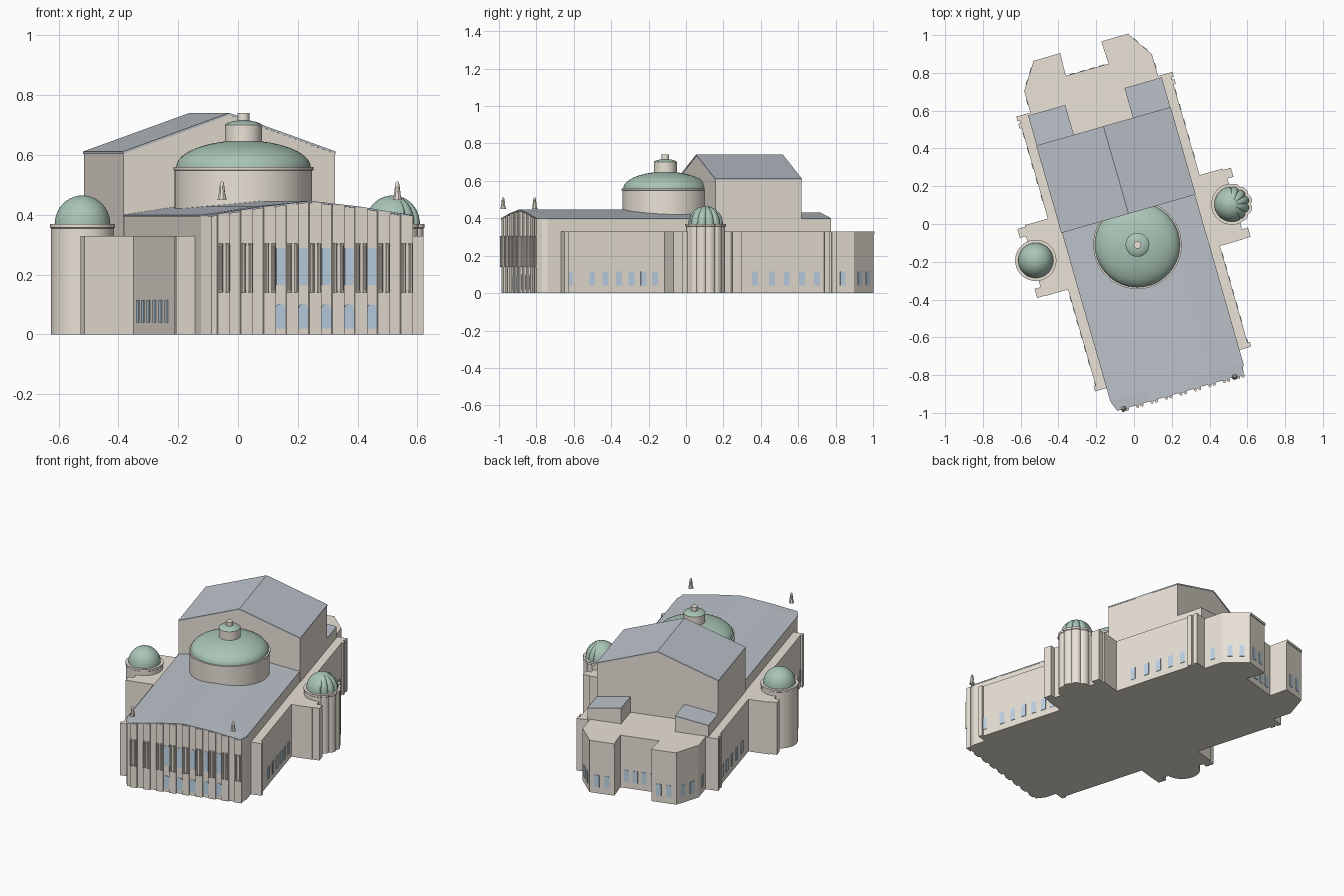
import bpy, bmesh, math
from mathutils import Vector

if "Cube" in bpy.data.objects:
    bpy.data.objects.remove(bpy.data.objects["Cube"])

ANG = math.radians(16)
CA, SA, AXIS = math.cos(ANG), math.sin(ANG), -0.013


def W(u, v, z):
    """Building frame (u across, v towards the back) to world."""
    u += AXIS
    return Vector((u * CA - v * SA, u * SA + v * CA, z))


def mat(name, c):
    m = bpy.data.materials.new(name)
    m.diffuse_color = (*c, 1)
    m.use_nodes = True
    m.node_tree.nodes["Principled BSDF"].inputs["Base Color"].default_value = m.diffuse_color
    return m


STONE = mat("stone", (0.82, 0.76, 0.68))
SLATE = mat("slate", (0.51, 0.55, 0.60))
COPPER = mat("copper", (0.40, 0.56, 0.47))
GLASS = mat("glass", (0.53, 0.67, 0.80))


def finish(bm, name, m, smooth=False):
    bmesh.ops.recalc_face_normals(bm, faces=bm.faces)
    me = bpy.data.meshes.new(name)
    bm.to_mesh(me)
    bm.free()
    me.materials.append(m)
    o = bpy.data.objects.new(name, me)
    bpy.context.collection.objects.link(o)
    if smooth:
        bpy.ops.object.select_all(action='DESELECT')
        o.select_set(True)
        bpy.context.view_layer.objects.active = o
        bpy.ops.object.shade_smooth_by_angle(angle=math.radians(35))
    return o


def loft(name, loops, m, smooth=False):
    """Skin a list of equal-length closed loops and cap both ends."""
    bm = bmesh.new()
    rows = [[bm.verts.new(p) for p in lp] for lp in loops]
    n = len(rows[0])
    for a, b in zip(rows, rows[1:]):
        for i in range(n):
            j = (i + 1) % n
            bm.faces.new((a[i], a[j], b[j], b[i]))
    bm.faces.new(rows[0])
    bm.faces.new(rows[-1])
    return finish(bm, name, m, smooth)


def plan(name, pts, z0, z1, m=STONE):
    return loft(name, [[W(u, v, z) for u, v in pts] for z in (z0, z1)], m)


def box(name, u0, u1, v0, v1, z0, z1, m=STONE):
    return plan(name, [(u0, v0), (u1, v0), (u1, v1), (u0, v1)], z0, z1, m)


def section(name, prof, stations, m):
    """Extrude a (u, z) profile along v; stations are (v, width scale)."""
    return loft(name, [[W(u * s, v, z) for u, z in prof] for v, s in stations], m)


def turned(name, u, v, prof, m, seg=48, shape=lambda a: 1.0):
    """Lathe (radius, z) about a vertical axis, radius modulated by shape(angle)."""
    loops = []
    for r, z in prof:
        lp = []
        for i in range(seg):
            a = 2 * math.pi * i / seg
            k = r * shape(a)
            lp.append(W(u + k * math.cos(a), v + k * math.sin(a), z))
        loops.append(lp)
    return loft(name, loops, m, True)


def cap(r, z0, h, n=10, end=0.01):
    pts = [(r * math.cos(math.pi / 2 * i / n), z0 + h * math.sin(math.pi / 2 * i / n)) for i in range(n)]
    return pts + [(r * end, z0 + h)]


def window(name, u, v, nu, nv, w, z0, z1, arch=False):
    """Thin pane on a wall with outward normal (nu, nv)."""
    pr = [(-w / 2, z0), (w / 2, z0)]
    if arch:
        zc = z1 - w / 2
        pr += [(w / 2 * math.cos(math.pi * i / 8), zc + w / 2 * math.sin(math.pi * i / 8)) for i in range(9)]
    else:
        pr += [(w / 2, z1), (-w / 2, z1)]
    loops = [[W(u - nv * t + nu * d, v + nu * t + nv * d, z) for t, z in pr] for d in (-0.004, 0.003)]
    loft(name, loops, GLASS)


def roof_z(u):
    a = abs(u)
    return 0.447 - 0.019 * a / 0.18 if a < 0.18 else 0.428 - 0.028 * (a - 0.18) / 0.185


# Auditorium: shallow gabled hall with chamfered front corners
US = [-0.365, -0.18, 0, 0.18, 0.365]
ST = [(-0.92, 0.94), (-0.87, 1), (0.07, 1)]
section("hall_walls", [(-0.365, 0), (0.365, 0)] + [(u, roof_z(u) - 0.006) for u in reversed(US)], ST, STONE)
section("hall_roof", [(u, roof_z(u) - 0.006) for u in US] + [(u, roof_z(u)) for u in reversed(US)],
        [(-0.926, 0.945), (-0.87, 1.004), (0.07, 1.004)], SLATE)

# Stage block with gable roof
section("stage_walls", [(-0.368, 0), (0.368, 0), (0.368, 0.605), (0, 0.733), (-0.368, 0.605)],
        [(0.062, 1), (0.54, 1)], STONE)
section("stage_roof", [(-0.37, 0.604), (0, 0.733), (0.37, 0.604), (0.37, 0.612), (0, 0.741), (-0.37, 0.612)],
        [(0.06, 1), (0.542, 1)], SLATE)

# Rear wings, low side ranges and pavilion bases, mirrored
for s in (-1, 1):
    section("rear_block", [(s * u, z) for u, z in [(0.163, 0), (0.368, 0), (0.368, 0.394), (0.163, 0.424)]],
            [(0.53, 1), (0.706, 1)], STONE)
    section("rear_block_roof", [(s * u, z) for u, z in
            [(0.163, 0.424), (0.368, 0.394), (0.368, 0.4), (0.163, 0.43)]], [(0.53, 1), (0.706, 1)], SLATE)
    box("side_range", s * 0.33, s * 0.418, -0.795, 0.718, 0, 0.33)
    for v in (-0.782, 0.665, 0.705):
        box("corner_pilaster", s * 0.4, s * 0.43, v - 0.013, v + 0.013, 0, 0.33)
    box("pavilion_base", s * 0.4, s * 0.555, -0.205, 0.12, 0, 0.33)
    for e in (-1, 1):
        vc = -0.042 + e * 0.165
        box("pavilion_arm", s * 0.4, s * 0.545, vc - 0.03, vc + 0.03, 0, 0.33)
        box("pavilion_pier", s * 0.54, s * 0.588, vc - 0.028, vc + 0.022, 0, 0.33)
    for v in (-0.763, -0.638, -0.565, -0.49, -0.42, -0.352, -0.29, 0.267, 0.361, 0.444, 0.528, 0.611):
        window("side_window", s * 0.418, v, s, 0, 0.032, 0.04, 0.115)

# Back building outline with two bays
half = [(0.352, 0.5), (0.352, 0.837), (0.263, 0.972), (0.113, 0.972), (0.118, 0.853)]
back = half + [(-u, v) for u, v in reversed(half)]
plan("back_building", back, 0, 0.33)
for (a, b), n in zip(zip(back, back[1:]), (0, 2, 2, 0, 4, 0, 2, 2, 0)):
    A, B = Vector(a), Vector(b)
    d = (B - A).normalized()
    for i in range(n):
        p = A.lerp(B, (i + 0.7) / (n + 0.4))
        window("back_window", p.x, p.y, d.y, -d.x, 0.03, 0.04, 0.115)
for s in (-1, 1):
    window("back_side_window", s * 0.352, 0.775, s, 0, 0.03, 0.04, 0.115)
    box("back_cornice", s * 0.113, s * 0.263, 0.968, 0.977, 0.315, 0.33)

# Side towers with round domes; the right one is fluted on its outer half
def lobes(depth):
    def f(a):
        a = (a + math.pi) % (2 * math.pi) - math.pi
        if abs(a) > math.radians(80):
            return 1.0
        return 1 - depth + depth * abs(math.cos(a / math.radians(32) * math.pi))  ** 0.5
    return f


for s, f, g in ((-1, lambda a: 1.0, lambda a: 1.0), (1, lobes(0.10), lobes(0.14))):
    turned("tower_drum", s * 0.54, -0.042, [(0.105, 0), (0.105, 0.355), (0.109, 0.358), (0.109, 0.37)],
           STONE, 90, f)
    turned("tower_dome", s * 0.54, -0.042, cap(0.093, 0.369, 0.096), COPPER, 90, g)

# Main dome and lantern
turned("main_drum", 0, -0.111, [(0.23, 0.38), (0.23, 0.548), (0.234, 0.55), (0.234, 0.56)], STONE, 64)
turned("main_dome", 0, -0.111, cap(0.225, 0.559, 0.09, 12), COPPER, 64)
turned("lantern", 0, -0.111, [(0.062, 0.63), (0.062, 0.70)], STONE, 32)
turned("lantern_cap", 0, -0.111, [(0.063, 0.70), (0.055, 0.707), (0.035, 0.713), (0.015, 0.716)], COPPER, 32)
turned("finial", 0, -0.111, [(0.02, 0.71), (0.02, 0.74)], STONE, 20)

# Front facade: pilasters with paired columns, arched and tall windows
for i in range(9):
    u = -0.302 + 0.0795 * i
    box("facade_pilaster", u - 0.021, u + 0.021, -0.93, -0.9, 0, roof_z(u) - 0.006)
    for t in (-0.012, 0.012):
        turned("facade_column", u + t, -0.934, [(0.008, 0.14), (0.0065, 0.15), (0.0065, 0.295), (0.008, 0.305)],
               STONE, 10)
for i in range(3, 8):
    u = -0.342 + 0.0795 * i
    window("arched_window", u, -0.92, 0, -1, 0.035, 0.02, 0.102, True)
    window("tall_window", u, -0.92, 0, -1, 0.03, 0.165, 0.29)

# Small roof statues above the facade ends
for u in (-0.308, 0.302):
    turned("roof_statue", u, -0.925, [(0.016, 0.45), (0.012, 0.465), (0.009, 0.49), (0.006, 0.508), (0.002, 0.512)],
           STONE, 8)
